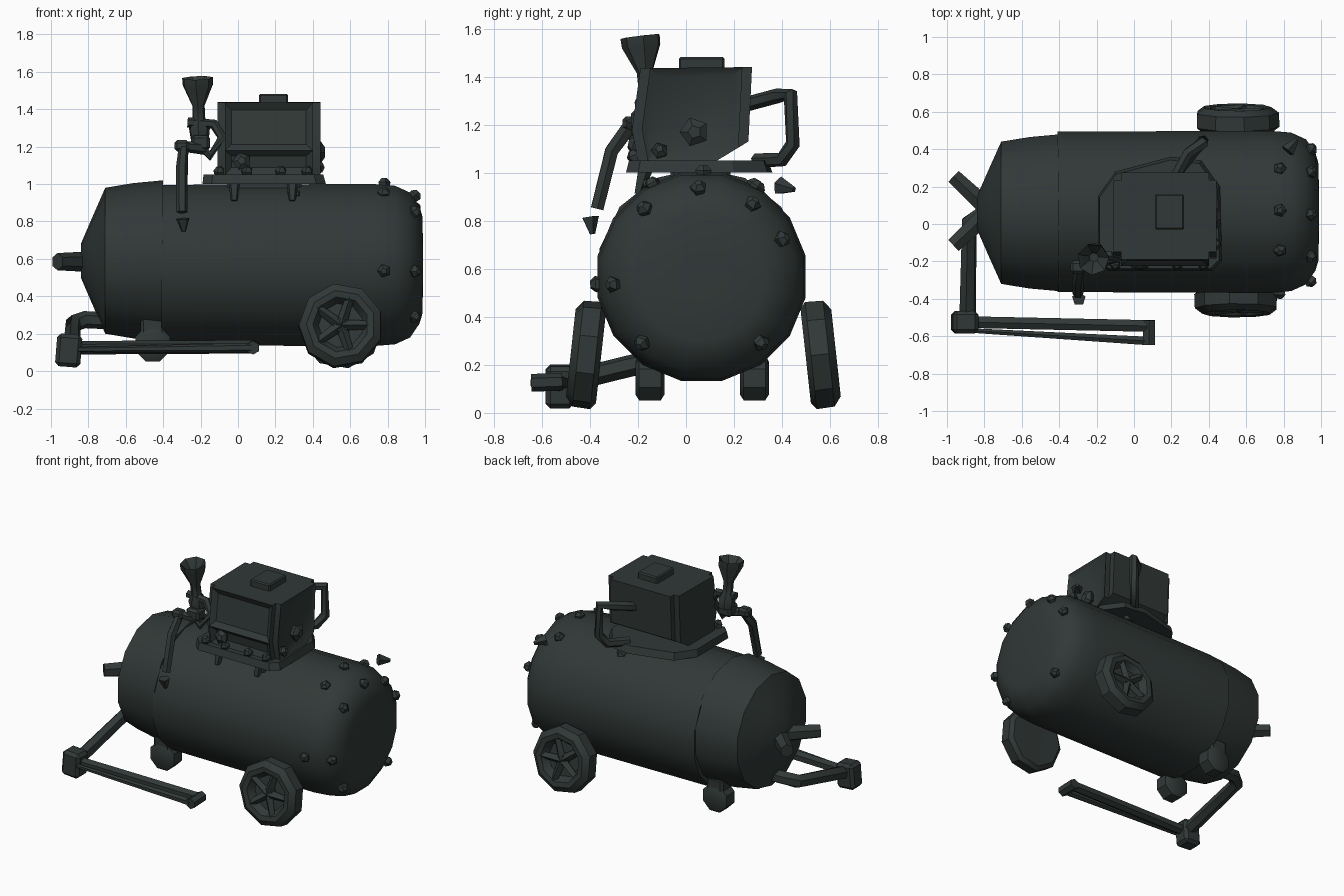
import bpy, bmesh, math
from mathutils import Vector, Matrix

cube = bpy.data.objects.get("Cube")
if cube:
    bpy.data.objects.remove(cube)

COLOR = (0.03, 0.04, 0.038, 1)
paint = bpy.data.materials.new("dark_green_grey")
paint.use_nodes = True
paint.diffuse_color = COLOR
bsdf = paint.node_tree.nodes["Principled BSDF"]
bsdf.inputs["Base Color"].default_value = COLOR
bsdf.inputs["Roughness"].default_value = 0.8


def finish(name, bm, angle=40):
    bmesh.ops.recalc_face_normals(bm, faces=bm.faces)
    mesh = bpy.data.meshes.new(name)
    bm.to_mesh(mesh)
    bm.free()
    mesh.materials.append(paint)
    obj = bpy.data.objects.new(name, mesh)
    bpy.context.collection.objects.link(obj)
    bpy.ops.object.select_all(action="DESELECT")
    obj.select_set(True)
    bpy.context.view_layer.objects.active = obj
    bpy.ops.object.shade_smooth_by_angle(angle=math.radians(angle))
    return obj


def skin(bm, rings):
    """Bridge a list of equal rings of points and cap both ends."""
    rings = [[bm.verts.new(p) for p in ring] for ring in rings]
    n = len(rings[0])
    for a, b in zip(rings, rings[1:]):
        for i in range(n):
            j = (i + 1) % n
            bm.faces.new((a[i], a[j], b[j], b[i]))
    bm.faces.new(rings[0][::-1])
    bm.faces.new(rings[-1])


def lathe(name, center, axis, profile, sides, angle=40, spin=0.5):
    """Turn (offset, radius) pairs around an axis."""
    rot = Vector(axis).to_track_quat("Z", "Y").to_matrix()
    bm = bmesh.new()
    skin(bm, [[Vector(center) + rot @ Vector((r * math.cos(t), r * math.sin(t), d))
               for t in ((i + spin) * math.tau / sides for i in range(sides))]
              for d, r in profile])
    return finish(name, bm, angle)


def tube(name, points, radius, sides=6, tip=None):
    """Sweep a polygon along a path, optionally tapering to the tip."""
    pts = [Vector(p) for p in points]
    rings = []
    for i, p in enumerate(pts):
        before = (p - pts[i - 1]).normalized() if i else Vector()
        after = (pts[i + 1] - p).normalized() if i + 1 < len(pts) else Vector()
        d = (before + after).normalized()
        if i == 0:
            ref = Vector((0, 0, 1)) if abs(d.z) < 0.8 else Vector((0, 1, 0))
        u = (ref - d * ref.dot(d)).normalized()
        v = d.cross(u)
        ref = u
        r = radius + ((tip or radius) - radius) * i / (len(pts) - 1)
        rings.append([p + r * (u * math.cos(k * math.tau / sides) +
                               v * math.sin(k * math.tau / sides)) for k in range(sides)])
    bm = bmesh.new()
    skin(bm, rings)
    return finish(name, bm, 50)


def block(name, center, size, bevel=0.015, turn=0):
    bm = bmesh.new()
    bmesh.ops.create_cube(bm, size=1, matrix=Matrix.Translation(center) @
                          Matrix.Rotation(turn, 4, "Y") @ Matrix.Diagonal((*size, 1)))
    bmesh.ops.bevel(bm, geom=bm.edges[:], offset=bevel, segments=1, affect="EDGES")
    return finish(name, bm, 30)


def bolt(name, position, direction, radius=0.036):
    lathe(name, position, direction,
          [(-0.03, radius * 0.7), (0.008, radius), (0.03, radius * 0.45)], 5, 30)


# Tank shell and overlapping nose shell
TY, TZ = 0.065, 0.567
lathe("tank_body", (0, TY, TZ), (1, 0, 0),
      [(-0.41, 0.437), (0.72, 0.442), (0.84, 0.432), (0.92, 0.395),
       (0.97, 0.32), (0.985, 0.27), (0.99, 0.1)], 16, 45)
lathe("tank_nose", (0, 0.06, 0.59), (1, 0, 0),
      [(-0.84, 0.09), (-0.78, 0.23), (-0.71, 0.39), (-0.56, 0.415), (-0.4, 0.43)], 14, 35)
for side in (-1, 1):
    tube("nose_fork", [(-0.8, 0.07 + side * 0.03, 0.585),
                       (-0.965, 0.07 + side * 0.185, 0.585)], 0.055, 6, 0.046)

# Tilted wheels with dished faces and pinwheel spokes
for side, y in ((-1, -0.415), (1, 0.56)):
    axis = Vector((0, side, 0.11)).normalized()
    hub = Vector((0.55, y, 0.243))
    lathe("wheel", hub, axis,
          [(-0.06, 0.1), (-0.062, 0.2), (-0.04, 0.228), (0.035, 0.225),
           (0.065, 0.185), (0.06, 0.15), (0.012, 0.12), (0.012, 0.02)], 9, 35)
    lathe("wheel_hub", hub, axis, [(0, 0.06), (0.045, 0.04)], 5, 30)
    across = Vector((1, 0, 0))
    upward = axis.cross(across)
    for k in range(5):
        t = k * math.tau / 5
        ray = across * math.cos(t) + upward * math.sin(t)
        tube("wheel_spoke", [hub + axis * 0.028, hub + axis * 0.04 + ray * 0.165], 0.03, 4, 0.022)

# Small front rollers with struts
for y in (-0.15, 0.285):
    lathe("front_roller", (-0.455, y, 0.145), (0, 1, 0),
          [(-0.06, 0.075), (-0.045, 0.1), (0.045, 0.1), (0.06, 0.075)], 8, 35)
    block("roller_strut", (-0.455, y, 0.22), (0.13, 0.11, 0.14))

# Tow linkage and long folded handle
tube("tow_arm", [(-0.7, 0.05, 0.27), (-0.82, 0.05, 0.275), (-0.88, 0.01, 0.255),
                 (-0.89, -0.5, 0.13)], 0.046)
block("tow_knuckle", (-0.905, -0.525, 0.11), (0.135, 0.12, 0.175), 0.02, 0.08)
tube("handle_bar", [(-0.86, -0.525, 0.125), (0.07, -0.545, 0.13)], 0.036)
tube("handle_return", [(-0.86, -0.57, 0.115), (0.07, -0.625, 0.125)], 0.014, 6, 0.026)
tube("handle_grip", [(0.08, -0.515, 0.13), (0.08, -0.645, 0.125)], 0.037)

# Engine base plate
plate = [(-0.19, -0.2), (-0.14, -0.25), (0.42, -0.25), (0.47, -0.2), (0.46, 0.2),
         (0.36, 0.34), (0.2, 0.36), (-0.1, 0.28), (-0.19, 0.15)]
bm = bmesh.new()
skin(bm, [[(x, y, 1.0) for x, y in plate],
          [(x * 0.97, y * 0.95, 1.05) for x, y in plate]])
finish("engine_plate", bm, 30)
block("plate_mount", (0.14, 0.06, 0.99), (0.4, 0.25, 0.06))

# Engine housing: side outline drawn across x, with recessed front and side panels
outline = [(-0.19, 1.435), (0.275, 1.44), (0.26, 1.13), (0.12, 1.045),
           (-0.2, 1.05), (-0.225, 1.18)]
bm = bmesh.new()
skin(bm, [[(x, y, z) for y, z in outline] for x in (-0.11, 0.44)])
bmesh.ops.recalc_face_normals(bm, faces=bm.faces)
uprights = [e for e in bm.edges if abs(e.verts[0].co.x - e.verts[1].co.x) < 0.01
            and abs(e.verts[0].co.z - e.verts[1].co.z) > 0.1]
bmesh.ops.bevel(bm, geom=uprights, offset=0.04, segments=2, affect="EDGES")
bm.normal_update()
panels = [f for f in bm.faces if f.calc_area() > 0.05 and (f.normal.y < -0.8 or f.normal.x > 0.9)]
bmesh.ops.inset_individual(bm, faces=panels, thickness=0.05, depth=-0.025)
finish("engine_housing", bm, 35)
block("filler_cap", (0.19, 0.065, 1.455), (0.155, 0.19, 0.055), 0.008)
bolt("housing_side_boss", (0.435, 0.035, 1.17), (1, 0, 0), 0.062)
bolt("housing_front_boss", (0.02, -0.21, 1.12), (0, -1, 0.2), 0.05)
for x in (-0.1, 0.05, 0.23, 0.37):
    bolt("plate_bolt", (x, -0.215, 1.065), (0, -0.4, 1), 0.032)
bolt("plate_side_bolt", (0.43, -0.11, 1.09), (1, 0, 0.4), 0.036)
for x in (-0.02, 0.29):
    tube("plate_spike", [(x, -0.17, 1.02), (x, -0.2, 0.91)], 0.034, 5, 0.018)

# Bent pipe behind the engine
tube("rear_pipe", [(0.22, 0.25, 1.285), (0.29, 0.38, 1.32), (0.37, 0.435, 1.325),
                   (0.37, 0.445, 1.12), (0.33, 0.4, 1.055), (0.24, 0.29, 1.05)], 0.031)

# Funnel, valve and drain hose beside the engine
lathe("funnel", (-0.205, -0.15, 1.24), (-0.04, -0.12, 1),
      [(0, 0.05), (0.06, 0.058), (0.1, 0.035), (0.18, 0.034),
       (0.29, 0.083), (0.33, 0.085), (0.31, 0.065), (0.24, 0.025)], 7, 35)
tube("valve_loop", [(-0.27, -0.17, 1.33), (-0.13, -0.17, 1.32), (-0.085, -0.18, 1.25),
                    (-0.15, -0.2, 1.15), (-0.2, -0.2, 1.21)], 0.027)
block("valve_body", (-0.2, -0.18, 1.22), (0.1, 0.1, 0.08))
tube("drain_hose", [(-0.17, -0.19, 1.19), (-0.29, -0.23, 1.2), (-0.3, -0.31, 1.09),
                    (-0.3, -0.37, 0.85)], 0.035, 6, 0.03)
block("hose_elbow", (-0.3, -0.23, 1.205), (0.08, 0.07, 0.06))
tube("hose_drip", [(-0.295, -0.4, 0.815), (-0.29, -0.39, 0.745)], 0.038, 5, 0.012)

# Bolts around the tank's shoulder and end, placed by angle from +y
for x, r, angles in ((0.945, 0.37, (25, 55, 92, 130, 185, 228, 312)),
                     (0.78, 0.435, (58, 89, 118, 184)),
                     (0.3, 0.437, (60, 120))):
    for a in angles:
        out = Vector((0, math.cos(math.radians(a)), math.sin(math.radians(a))))
        lean = Vector((0.9 if x > 0.9 else 0, 0, 0))
        bolt("tank_bolt", Vector((x, TY, TZ)) + out * r, out + lean)
tube("loose_bolt", [(0.82, 0.39, 0.945), (0.87, 0.45, 0.93)], 0.04, 5, 0.012)
